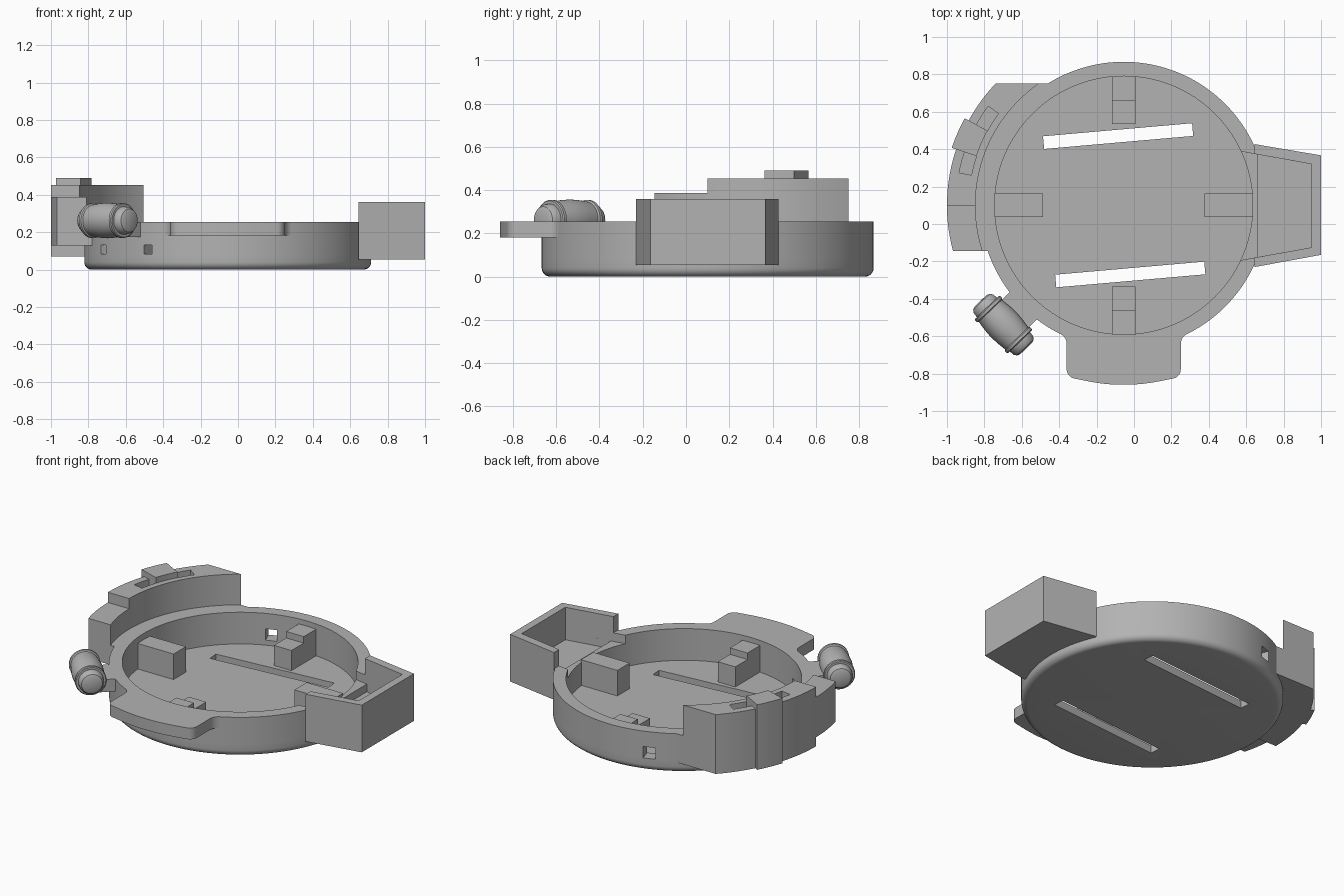
import bpy, bmesh
from math import sin, cos, asin, atan2, degrees, radians, pi
from mathutils import Matrix, Vector

if "Cube" in bpy.data.objects:
    bpy.data.objects.remove(bpy.data.objects["Cube"])

CX, CY = -0.055, 0.10          # dish centre
R_OUT, R_IN = 0.767, 0.69      # dish wall radii
RIM, FLOOR = 0.255, 0.05

grey = bpy.data.materials.new("plain_grey")
grey.use_nodes = True
grey.diffuse_color = (0.45, 0.45, 0.45, 1)
grey.node_tree.nodes["Principled BSDF"].inputs["Base Color"].default_value = (0.45, 0.45, 0.45, 1)


def finish(name, bm):
    bmesh.ops.recalc_face_normals(bm, faces=bm.faces)
    me = bpy.data.meshes.new(name)
    bm.to_mesh(me)
    bm.free()
    me.materials.append(grey)
    ob = bpy.data.objects.new(name, me)
    bpy.context.collection.objects.link(ob)
    return ob


def prism(name, pts, z0, z1):
    bm = bmesh.new()
    face = bm.faces.new([bm.verts.new((x, y, z0)) for x, y in pts])
    top = bmesh.ops.extrude_face_region(bm, geom=[face])["geom"]
    bmesh.ops.translate(bm, vec=(0, 0, z1 - z0), verts=[v for v in top if isinstance(v, bmesh.types.BMVert)])
    return finish(name, bm)


def box(name, centre, size, angle=0):
    bm = bmesh.new()
    bmesh.ops.create_cube(bm, size=1)
    m = Matrix.Translation(centre) @ Matrix.Rotation(radians(angle), 4, 'Z') @ Matrix.Diagonal((*size, 1))
    bm.transform(m)
    return finish(name, bm)


def lathe(name, profile, matrix, steps, windows=()):
    """Turned solid; each window (angle, half width, z0, z1) is opened through its wall."""
    bm = bmesh.new()
    vs = [bm.verts.new((r, 0, z)) for r, z in profile]
    es = [bm.edges.new(p) for p in zip(vs, vs[1:])]
    bmesh.ops.spin(bm, geom=vs + es, axis=(0, 0, 1), cent=(0, 0, 0), angle=2 * pi, steps=steps)
    bmesh.ops.remove_doubles(bm, verts=bm.verts, dist=1e-5)
    for mid, half, z0, z1 in windows:
        doomed = []
        for f in bm.faces:
            c = f.calc_center_median()
            turn = degrees(atan2(c.y, c.x)) % 360 - mid
            if abs(turn) < half and z0 < c.z < z1 and c.xy.length > 0.6:
                doomed.append(f)
        bmesh.ops.delete(bm, geom=doomed, context='FACES')
        bmesh.ops.bridge_loops(bm, edges=[e for e in bm.edges if e.is_boundary])
    bm.transform(matrix)
    return finish(name, bm)


def cut(ob, *cutters):
    bpy.context.view_layer.objects.active = ob
    for c in cutters:
        mod = ob.modifiers.new("cut", 'BOOLEAN')
        mod.operation, mod.solver, mod.object = 'DIFFERENCE', 'EXACT', c
        bpy.ops.object.modifier_apply(modifier=mod.name)
        bpy.data.objects.remove(c)


def polar(r, a):
    return (CX + r * cos(radians(a)), CY + r * sin(radians(a)))


def arc(r, a0, a1, n=24):
    return [polar(r, a0 + (a1 - a0) * i / n) for i in range(n + 1)]


def sector(r0, r1, a0, a1):
    return arc(r1, a0, a1) + arc(r0, a1, a0)


def band(r0, r1, y0, y1):
    """Ring piece on the -x side, trimmed by two lines of constant y."""
    ang = lambda r, y: 180 - degrees(asin((y - CY) / r))
    return arc(r1, ang(r1, y0), ang(r1, y1)) + arc(r0, ang(r0, y1), ang(r0, y0))


# Side box outline and its hollow
box_outer = [(0.645, 0.427), (1, 0.367), (1, -0.165), (0.645, -0.23)]
step_hollow = [(0.56, 0.39), (0.95, 0.32), (0.95, -0.125), (0.56, -0.195)]
deep_hollow = [(0.66, 0.372), (0.95, 0.32), (0.95, -0.125), (0.66, -0.177)]


def hollow():
    return prism("cutter", step_hollow, 0.20, 0.6), prism("cutter", deep_hollow, 0.15, 0.6)


# Round dish with rounded lower edge and three small wall openings
fillet = [(R_OUT - 0.04 + 0.04 * sin(t * pi / 12), 0.04 - 0.04 * cos(t * pi / 12)) for t in range(7)]
rows = (0.082, 0.132, 0.155)
profile = [(0, 0)] + fillet + [(R_OUT, z) for z in rows] + [(R_OUT, RIM), (R_IN, RIM)]
profile += [(R_IN, z) for z in reversed(rows)] + [(R_IN, FLOOR), (0, FLOOR)]
openings = [(109.7, 2.9, rows[0], rows[2]), (210, 2, rows[0], rows[1]), (236.2, 2, rows[0], rows[1])]
dish = lathe("dish", profile, Matrix.Translation((CX, CY, 0)), 192, openings)
cut(dish, *hollow())
for x, y in ((-0.085, 0.47), (-0.02, -0.27)):
    cut(dish, box("cutter", (x, y, 0.05), (0.80, 0.068, 0.3), 5))

# Open box on the side
side_box = prism("side_box", box_outer, 0.055, 0.36)
cut(side_box, *hollow())

# Blocks standing on the dish floor
for sx, label in ((-1, "right"), (1, "left")):
    box(label + "_block", (CX + sx * 0.562, CY, 0.13), (0.26, 0.125, 0.17))
for sy, label in ((-1, "front"), (1, "back")):
    box(label + "_block_low", (CX, CY + sy * 0.50, 0.11), (0.125, 0.13, 0.14))
    box(label + "_block_high", (CX, CY + sy * 0.625, 0.131), (0.125, 0.13, 0.182))

# Front tab: root inside the wall, filleted neck, rounded corner, arc end
half = [(0.73 * sin(a / 20), CY - 0.73 * cos(a / 20)) for a in range(1, 9)]
for i in range(9):
    t = radians(116 + 8 * i)
    half.append((0.365 + 0.06 * cos(t), -0.642 + 0.06 * sin(t)))
for i in range(9):
    t = i * pi / 18
    half.append((0.255 + 0.05 * cos(t), -0.777 - 0.05 * sin(t)))
half += [(0.96 * sin(a / 20), CY - 0.96 * cos(a / 20)) for a in (4, 3, 2, 1)]
outline = [(CX + x, y) for x, y in half] + [(CX - x, y) for x, y in reversed(half)]
prism("front_tab", outline, 0.182, RIM)

# Curved side shield in two heights, with a filled foot against the dish
shield = prism("shield_tall", band(0.793, 0.945, CY, 0.752), 0.07, 0.453)
cut(shield, prism("cutter", sector(0.83, 0.897, 143.8, 168.8), 0.39, 0.6))
prism("shield_short", band(0.793, 0.945, -0.145, CY), 0.128, 0.387)
prism("shield_tall_foot", band(0.74, 0.80, CY, 0.752), 0.07, RIM)
prism("shield_short_foot", band(0.74, 0.80, -0.145, CY), 0.128, RIM)
prism("shield_clip", sector(0.83, 0.969, 151.3, 161.5), 0.07, 0.49)

# Small barrel on an arm
box("barrel_arm", (*polar(0.80, 225), 0.215), (0.16, 0.205, 0.08), 225)
upper = [(0, 0.177), (0.045, 0.176), (0.062, 0.169), (0.072, 0.154), (0.075, 0.127),
         (0.088, 0.127), (0.093, 0.122), (0.093, 0.107), (0.085, 0.102), (0.092, 0.05), (0.095, 0)]
turn = Vector((0.69, -0.72, 0)).to_track_quat('Z', 'Y').to_matrix().to_4x4()
lathe("barrel", upper + [(r, -z) for r, z in reversed(upper[:-1])],
      Matrix.Translation((-0.698, -0.538, 0.262)) @ turn, 48)

# Smooth round surfaces, keep edges sharp
bpy.ops.object.select_all(action='DESELECT')
for ob in bpy.context.collection.objects:
    if ob.type == 'MESH':
        ob.select_set(True)
        bpy.context.view_layer.objects.active = ob
bpy.ops.object.shade_smooth_by_angle(angle=radians(30))
